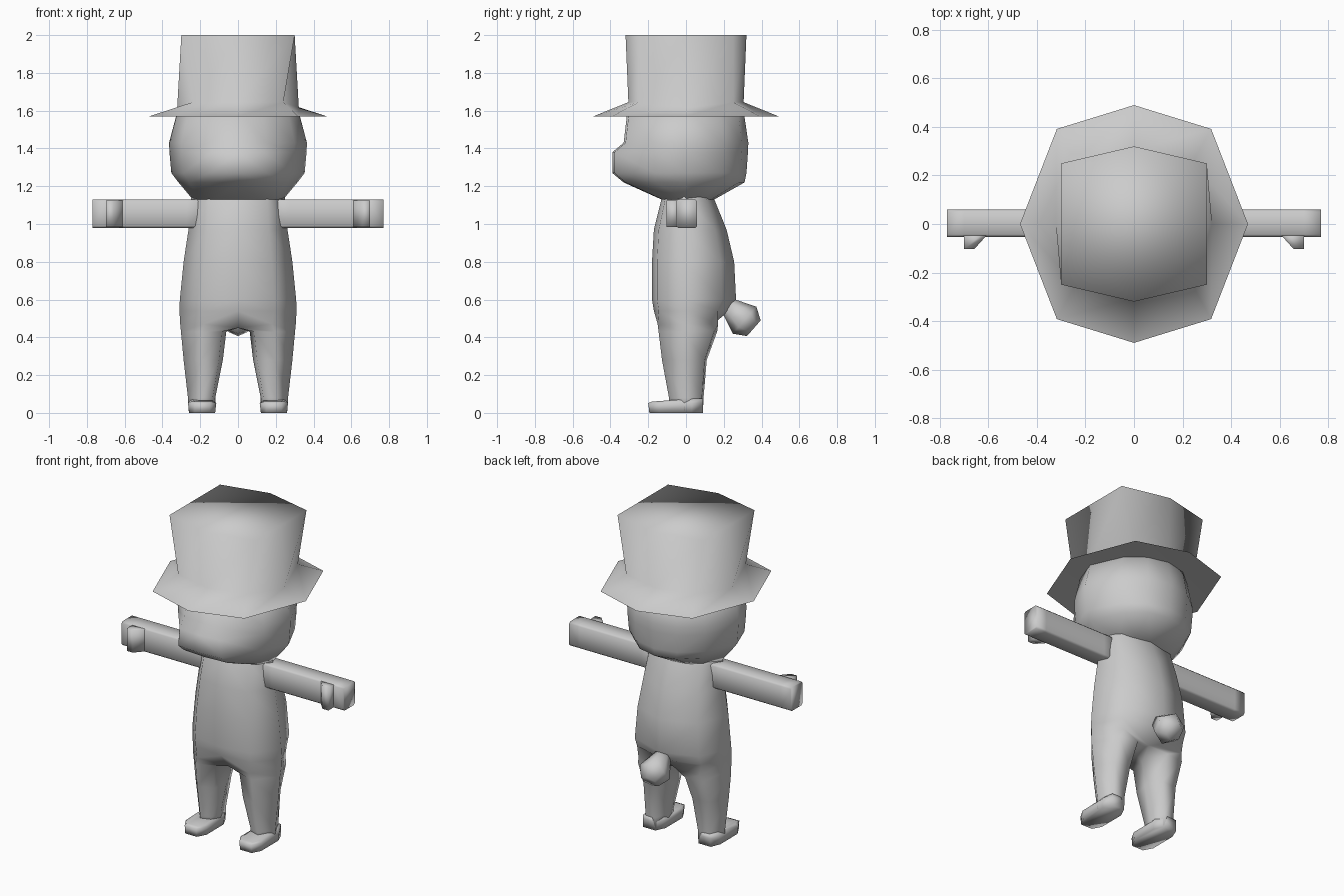
import bpy, bmesh, math
from mathutils import Vector

if "Cube" in bpy.data.objects:
    bpy.data.objects.remove(bpy.data.objects["Cube"])

grey = bpy.data.materials.new("plain grey")
grey.diffuse_color = (0.6, 0.6, 0.6, 1)
grey.use_nodes = True
grey.node_tree.nodes["Principled BSDF"].inputs["Base Color"].default_value = grey.diffuse_color


def finish(bm, name, mirror):
    bmesh.ops.remove_doubles(bm, verts=bm.verts, dist=1e-5)
    bmesh.ops.recalc_face_normals(bm, faces=bm.faces)
    for f in bm.faces:
        f.smooth = True
    me = bpy.data.meshes.new(name)
    bm.to_mesh(me)
    bm.free()
    me.materials.append(grey)
    ob = bpy.data.objects.new(name, me)
    bpy.context.collection.objects.link(ob)
    if mirror:
        m = ob.modifiers.new("mirror", 'MIRROR')
        m.use_clip = True
    return ob


def loft(bm, rings, closed=True, caps=(True, True)):
    vs = [[bm.verts.new(p) for p in r] for r in rings]
    n = len(vs[0])
    for a, b in zip(vs, vs[1:]):
        for i in range(n if closed else n - 1):
            j = (i + 1) % n
            bm.faces.new((a[i], a[j], b[j], b[i]))
    if caps[0]:
        bm.faces.new(vs[0])
    if caps[1]:
        bm.faces.new(vs[-1])


def part(name, rings, mirror=False, closed=True, caps=(True, True)):
    bm = bmesh.new()
    loft(bm, rings, closed, caps)
    return finish(bm, name, mirror)


# Torso and legs: half of the shape, mirrored across x
def torso_half(z, a, f, b):
    return [(0, -f, z), (.62 * a, -.85 * f, z), (a, -.01, z),
            (.72 * a, .72 * b, z), (0, b, z)]


def leg_ring(z, x0, x1, f, b):
    w = x1 - x0
    return [(x0 + .1 * w, -.75 * f, z), (x0 + .55 * w, -f, z), (x1, -.1 * f, z),
            (x0 + .7 * w, .9 * b, z), (x0 + .2 * w, b, z), (x0, 0, z)]


bm = bmesh.new()
torso = [torso_half(*r) for r in [
    (1.16, .25, .11, .13), (1.13, .25, .13, .15), (.97, .262, .17, .215),
    (.8, .288, .18, .255), (.6, .308, .18, .265)]]
hip = torso_half(.54, .31, .17, .23)
loft(bm, torso + [hip], closed=False, caps=(True, False))
# Underside between the legs
groin = [(0, -.1, .45), (.18, -.15, .47), (.306, -.01, .47),
         (.21, .17, .47), (0, .13, .46), (0, .02, .45)]
legs = [leg_ring(*r) for r in [
    (.43, .062, .302, .145, .165), (.28, .08, .288, .127, .11),
    (.08, .12, .265, .09, .093), (.01, .12, .262, .09, .09)]]
loft(bm, [hip, groin[:5]], closed=False, caps=(False, False))
loft(bm, [groin] + legs, caps=(False, True))
finish(bm, "torso_and_legs", True)


# Feet
def foot_ring(z, d):
    return [(x, y, z) for x, y in [
        (.15, -.2 + d), (.23, -.2 + d), (.265 - d, -.14), (.265 - d, .03),
        (.235, .09), (.15, .09), (.115 + d, .03), (.115 + d, -.14)]]


part("foot", [foot_ring(0, .006), foot_ring(.052, 0),
              [(x, y, .075 if y > -.1 else .06) for x, y, z in foot_ring(0, .02)]], True)


# Arms and thumbs
def arm_ring(x):
    y, z, c = .056, .075, .01
    return [(x, .003 + u, 1.055 + v) for u, v in [
        (-y, -z + c), (-y + c, -z), (y - c, -z), (y, -z + c),
        (y, z - c), (y - c, z), (-y + c, z), (-y, z - c)]]


part("arm", [arm_ring(x) for x in (.14, .27, .7, .77)], True)
part("thumb", [[(x, y, z) for x, y in [(.7, -.03), (.7, -.103), (.658, -.103), (.61, -.05),
                                       (.61, -.03)]] for z in (.985, 1.125)], True)


# Head with a blunt muzzle
def head_half(z, a, w, f, b):
    return [(0, -f, z), (w, -f * .97, z), (.82 * a, -.52 * b, z), (a, 0, z),
            (.74 * a, .6 * b, z), (.4 * a, .9 * b, z), (0, b, z)]


part("head", [head_half(*r) for r in [
    (1.60, .32, .13, .31, .305), (1.43, .365, .15, .33, .33),
    (1.38, .363, .14, .39, .328), (1.27, .353, .15, .39, .32),
    (1.22, .315, .15, .33, .31), (1.13, .24, .12, .13, .15)]],
    mirror=True, closed=False)


# Hat: eight-sided crown and sloping brim
def oct_ring(side, cx, cy, front, z, zs=None):
    zs = z if zs is None else zs
    return [(side, 0, zs), (cx, cy, z), (0, front, z), (-cx, cy, z),
            (-side, 0, zs), (-cx, -cy, z), (0, -front, z), (cx, -cy, z)]


brim = oct_ring(.47, .318, .392, .49, 1.57)
part("hat", [brim, oct_ring(.322, .24, .25, .305, 1.645, 1.615),
             oct_ring(.3, .3, .25, .32, 2.0)], caps=(False, True))
part("brim_underside", [oct_ring(.28, .2, .22, .28, 1.585), brim], caps=(True, False))

# Stubby tail
axis = Vector((0, .75, -.66)).normalized()
up = Vector((0, .66, .75)).normalized()
base = Vector((0, .22, .57))


def tail_ring(d, r):
    return [base + axis * d + Vector((r * math.cos(t), 0, 0)) + up * r * math.sin(t)
            for t in [math.tau * (i + .5) / 6 for i in range(6)]]


part("tail", [tail_ring(0, .045), tail_ring(.06, .07),
              tail_ring(.12, .095), tail_ring(.185, .055)])
